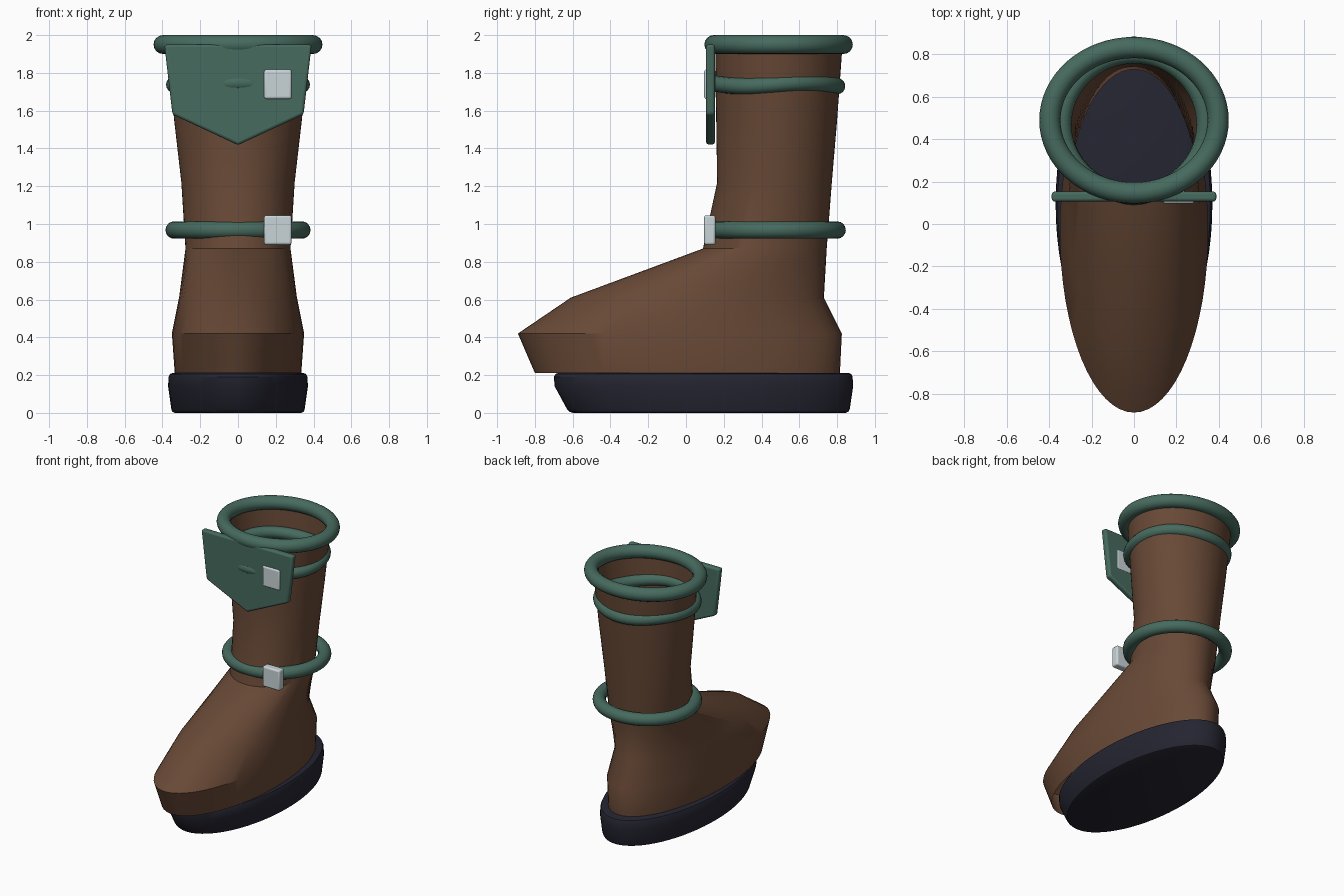
import bpy, bmesh, math

if "Cube" in bpy.data.objects:
    bpy.data.objects.remove(bpy.data.objects["Cube"])


def material(name, rgb):
    m = bpy.data.materials.new(name)
    m.diffuse_color = (*rgb, 1)
    m.use_nodes = True
    m.node_tree.nodes["Principled BSDF"].inputs["Base Color"].default_value = m.diffuse_color
    return m


LEATHER = material("brown leather", (0.138, 0.066, 0.037))
GREEN = material("green trim", (0.062, 0.145, 0.113))
SILVER = material("silver metal", (0.58, 0.66, 0.69))
RUBBER = material("dark rubber", (0.018, 0.018, 0.031))


def finish(name, bm, mat, angle=30, bevel=0):
    bmesh.ops.recalc_face_normals(bm, faces=bm.faces)
    me = bpy.data.meshes.new(name)
    bm.to_mesh(me)
    bm.free()
    ob = bpy.data.objects.new(name, me)
    bpy.context.collection.objects.link(ob)
    me.materials.append(mat)
    if bevel:
        b = ob.modifiers.new("bevel", 'BEVEL')
        b.width, b.segments = bevel, 3
    bpy.ops.object.select_all(action='DESELECT')
    ob.select_set(True)
    bpy.context.view_layer.objects.active = ob
    bpy.ops.object.shade_smooth_by_angle(angle=math.radians(angle))
    return ob


def loft(name, rings, mat, caps, n=64):
    """Skin elliptical rings given as (z, front y, back y, half width)."""
    bm = bmesh.new()
    loops = []
    for z, y0, y1, w in rings:
        loops.append([bm.verts.new((w * math.cos(t), (y0 + y1) / 2 + (y1 - y0) / 2 * math.sin(t), z))
                      for t in (2 * math.pi * i / n for i in range(n))])
    for a, b in zip(loops, loops[1:]):
        for i in range(n):
            j = (i + 1) % n
            bm.faces.new((a[i], a[j], b[j], b[i]))
    if caps:
        bm.faces.new(loops[0])
        bm.faces.new(loops[-1])
    return finish(name, bm, mat)


def band(name, z, cy, rx, ry, r, wave=0, n=64, m=16):
    """Rounded oval hoop with an optional gentle wave in height."""
    bm = bmesh.new()
    grid = []
    for i in range(n):
        t = 2 * math.pi * i / n
        h = z + wave * math.sin(3 * t)
        row = []
        for k in range(m):
            p = 2 * math.pi * k / m
            c = r * math.cos(p)
            row.append(bm.verts.new(((rx + c) * math.cos(t), cy + (ry + c) * math.sin(t), h + r * math.sin(p))))
        grid.append(row)
    for i in range(n):
        a, b = grid[i], grid[(i + 1) % n]
        for k in range(m):
            q = (k + 1) % m
            bm.faces.new((a[k], b[k], b[q], a[q]))
    return finish(name, bm, GREEN, 60)


def plate(name, outline, y0, y1, mat, bevel):
    """Flat upright plate from an (x, z) outline."""
    bm = bmesh.new()
    f = bm.faces.new([bm.verts.new((x, y0, z)) for x, z in outline])
    ext = bmesh.ops.extrude_face_region(bm, geom=[f])
    for v in (g for g in ext["geom"] if isinstance(g, bmesh.types.BMVert)):
        v.co.y = y1
    return finish(name, bm, mat, 40, bevel)


# Sole, flaring up from the ground
loft("sole", [(0, -0.60, 0.845, 0.335), (0.006, -0.617, 0.86, 0.348), (0.02, -0.63, 0.867, 0.353),
              (0.14, -0.695, 0.885, 0.370), (0.19, -0.70, 0.882, 0.368),
              (0.206, -0.69, 0.875, 0.360), (0.212, -0.675, 0.86, 0.345)], RUBBER, True)

# Open leather foot and shaft
loft("boot_upper", [(0.211, -0.80, 0.815, 0.335), (0.42, -0.89, 0.825, 0.350),
                    (0.61, -0.61, 0.73, 0.312), (0.87, 0.09, 0.745, 0.278),
                    (1.22, 0.165, 0.772, 0.300), (1.55, 0.16, 0.80, 0.338),
                    (1.94, 0.155, 0.828, 0.378)], LEATHER, False)

# Cuff and straps
band("top_cuff", 1.95, 0.49, 0.397, 0.343, 0.05)
band("upper_strap", 1.738, 0.47, 0.338, 0.33, 0.043, 0.008)
band("ankle_strap", 0.968, 0.47, 0.338, 0.33, 0.046)

# Pointed front flap
plate("front_flap", [(-0.39, 1.95), (0.39, 1.95), (0.347, 1.58), (0, 1.418), (-0.347, 1.58)],
      0.106, 0.153, GREEN, 0.014)

# Buckles
for label, z in (("upper_buckle", 1.74), ("ankle_buckle", 0.968)):
    plate(label, [(0.138, z - 0.078), (0.284, z - 0.078), (0.284, z + 0.078), (0.138, z + 0.078)],
          0.096, 0.156, SILVER, 0.012)
